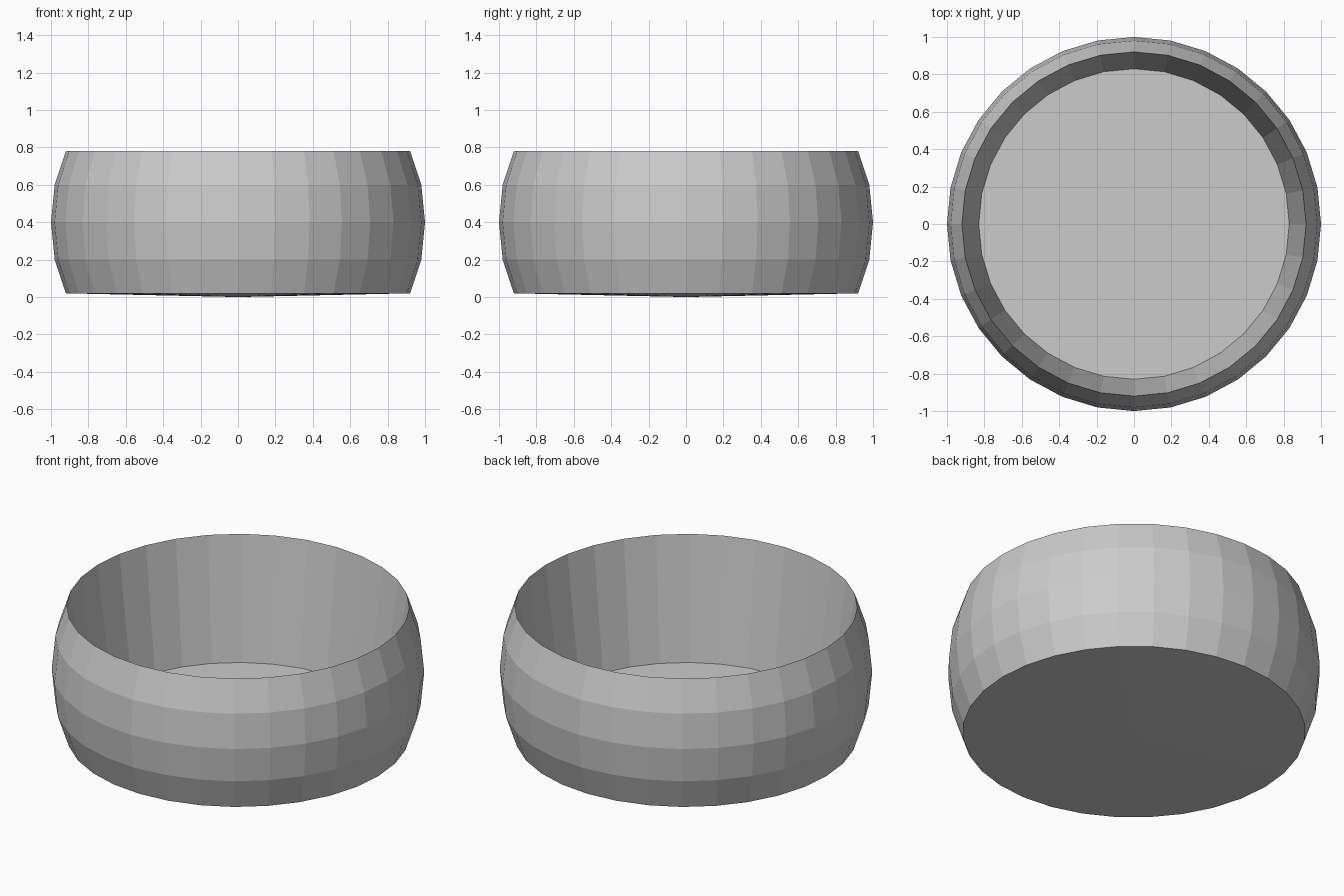
import bpy, bmesh
from math import cos, sin, tau

if "Cube" in bpy.data.objects:
    bpy.data.objects.remove(bpy.data.objects["Cube"])

SIDES = 32
# Bowl half-profile (radius, height): outer bulge up to the sharp rim, then inner wall
PROFILE = [(0.92, 0.02), (0.98, 0.2), (1.0, 0.4), (0.98, 0.6),
           (0.92, 0.78), (0.83, 0.06)]

bm = bmesh.new()
rings = [[bm.verts.new((r * cos(tau * i / SIDES), r * sin(tau * i / SIDES), z))
          for i in range(SIDES)] for r, z in PROFILE]

# Outer and inner walls
for low, high in zip(rings, rings[1:]):
    for i in range(SIDES):
        j = (i + 1) % SIDES
        bm.faces.new((low[i], low[j], high[j], high[i]))

# Flat inner floor
bm.faces.new(rings[-1])

# Slightly domed underside
centre = bm.verts.new((0, 0, 0))
for i in range(SIDES):
    bm.faces.new((centre, rings[0][(i + 1) % SIDES], rings[0][i]))

bmesh.ops.recalc_face_normals(bm, faces=bm.faces)
mesh = bpy.data.meshes.new("bowl")
bm.to_mesh(mesh)
bm.free()
bpy.context.collection.objects.link(bpy.data.objects.new("bowl", mesh))
